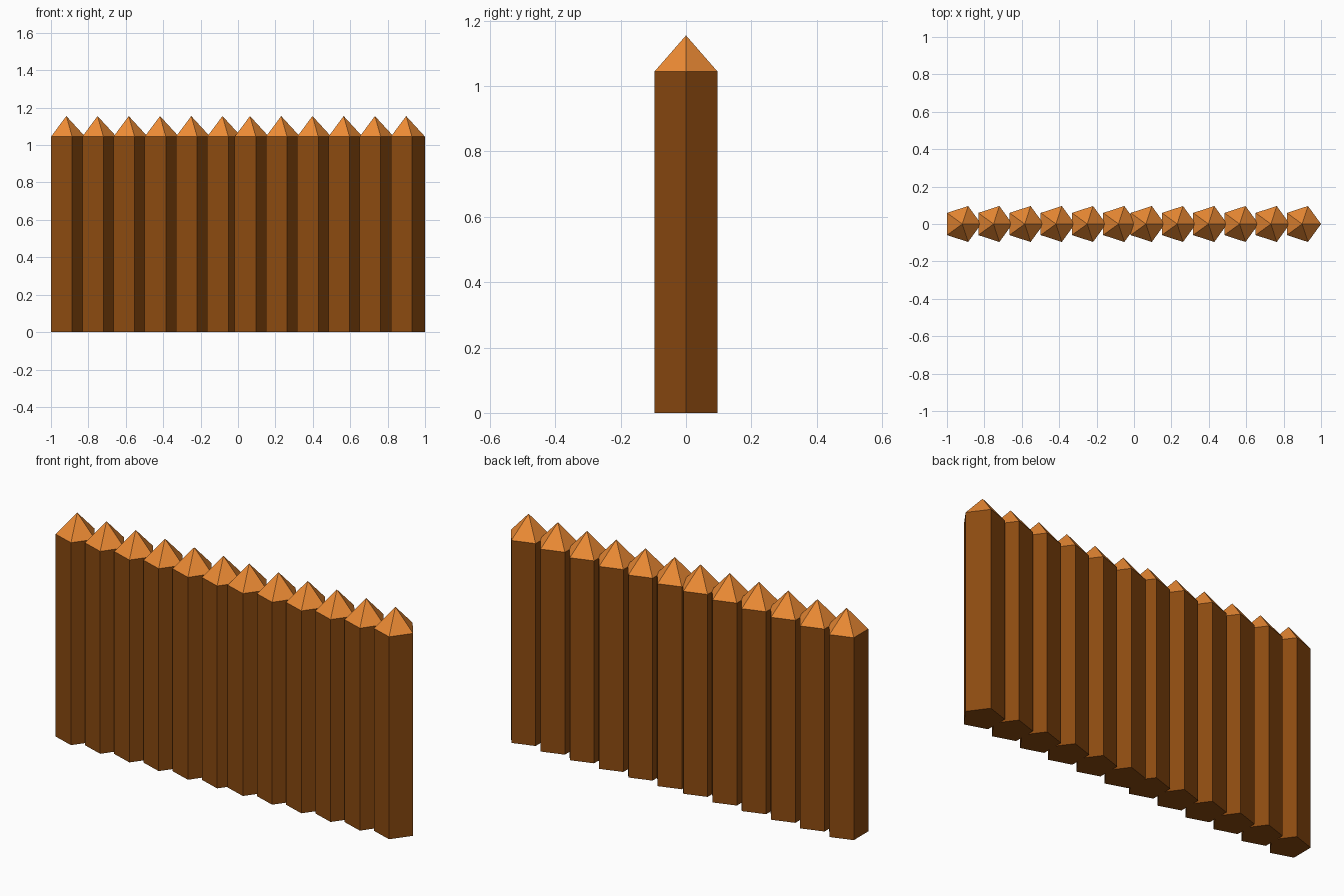
import bpy, bmesh
from math import cos, sin, tau

if "Cube" in bpy.data.objects:
    bpy.data.objects.remove(bpy.data.objects["Cube"])

RADIUS, SHOULDER, TIP = 0.101, 1.045, 1.155
SPACING = 0.167


def material(name, color):
    m = bpy.data.materials.new(name)
    m.diffuse_color = (*color, 1)
    m.use_nodes = True
    m.node_tree.nodes["Principled BSDF"].inputs["Base Color"].default_value = m.diffuse_color
    return m


# Five-sided stake with a corner facing +x and a pale sharpened point
def stake_mesh():
    bm = bmesh.new()
    ring = [(RADIUS * cos(i * tau / 5), RADIUS * sin(i * tau / 5)) for i in range(5)]
    base = bm.faces.new([bm.verts.new((x, y, 0)) for x, y in ring])
    top = bmesh.ops.extrude_face_region(bm, geom=[base], use_keep_orig=True)["geom"]
    verts = [g for g in top if isinstance(g, bmesh.types.BMVert)]
    bmesh.ops.translate(bm, verts=verts, vec=(0, 0, SHOULDER))
    cap = next(g for g in top if isinstance(g, bmesh.types.BMFace))
    point = bmesh.ops.poke(bm, faces=[cap])
    point["verts"][0].co.z = TIP
    for f in point["faces"]:
        f.material_index = 1
    bmesh.ops.recalc_face_normals(bm, faces=bm.faces)
    mesh = bpy.data.meshes.new("stake")
    bm.to_mesh(mesh)
    bm.free()
    mesh.materials.append(material("bark", (0.26, 0.068, 0.005)))
    mesh.materials.append(material("cut_wood", (0.85, 0.26, 0.035)))
    return mesh


# Two runs of six stakes, slightly overlapping in the middle
mesh = stake_mesh()
for side, start in (("left", -0.918), ("right", 0.064)):
    for i in range(6):
        ob = bpy.data.objects.new(f"{side}_stake_{i + 1}", mesh)
        ob.location.x = start + i * SPACING
        bpy.context.collection.objects.link(ob)
